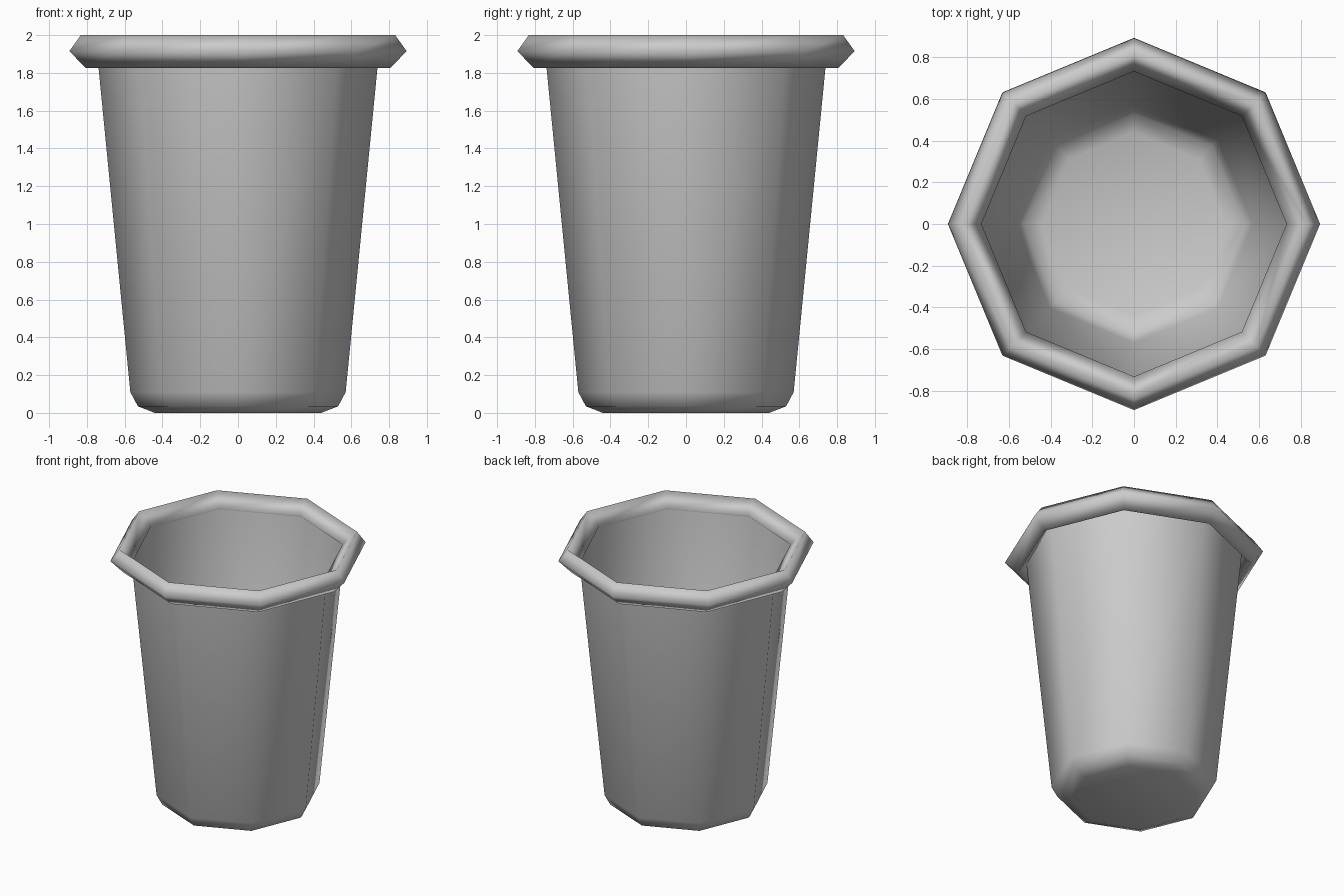
import bpy, bmesh, math

cube = bpy.data.objects.get("Cube")
if cube:
    bpy.data.objects.remove(cube, do_unlink=True)

SIDES = 8

grey = bpy.data.materials.new("plain_grey")
grey.use_nodes = True
colour = (0.6, 0.6, 0.6, 1)
grey.diffuse_color = colour
grey.node_tree.nodes["Principled BSDF"].inputs["Base Color"].default_value = colour


def lathe(name, profile, closed=False, floor=False):
    """Turn a (radius, height) profile around z into an eight-sided smooth shell."""
    bm = bmesh.new()
    rings = []
    for r, z in profile:
        ring = []
        for i in range(SIDES):
            a = math.tau * i / SIDES
            ring.append(bm.verts.new((r * math.cos(a), r * math.sin(a), z)))
        rings.append(ring)
    pairs = list(zip(rings, rings[1:]))
    if closed:
        pairs.append((rings[-1], rings[0]))
    for low, high in pairs:
        for i in range(SIDES):
            j = (i + 1) % SIDES
            bm.faces.new((low[i], low[j], high[j], high[i]))
    if floor:
        bm.faces.new(rings[0][::-1])
    for face in bm.faces:
        face.smooth = True
    mesh = bpy.data.meshes.new(name)
    bm.to_mesh(mesh)
    bm.free()
    mesh.materials.append(grey)
    obj = bpy.data.objects.new(name, mesh)
    bpy.context.collection.objects.link(obj)
    return obj


# Tapered thin wall with a rounded foot and a closed floor
lathe("cup_body", [(0.44, 0), (0.53, 0.035), (0.57, 0.11), (0.747, 1.915)], floor=True)

# Thick rolled rim with a diamond section
lathe("rolled_rim", [(0.805, 1.825), (0.893, 1.915), (0.832, 2.0), (0.732, 1.912)], closed=True)
